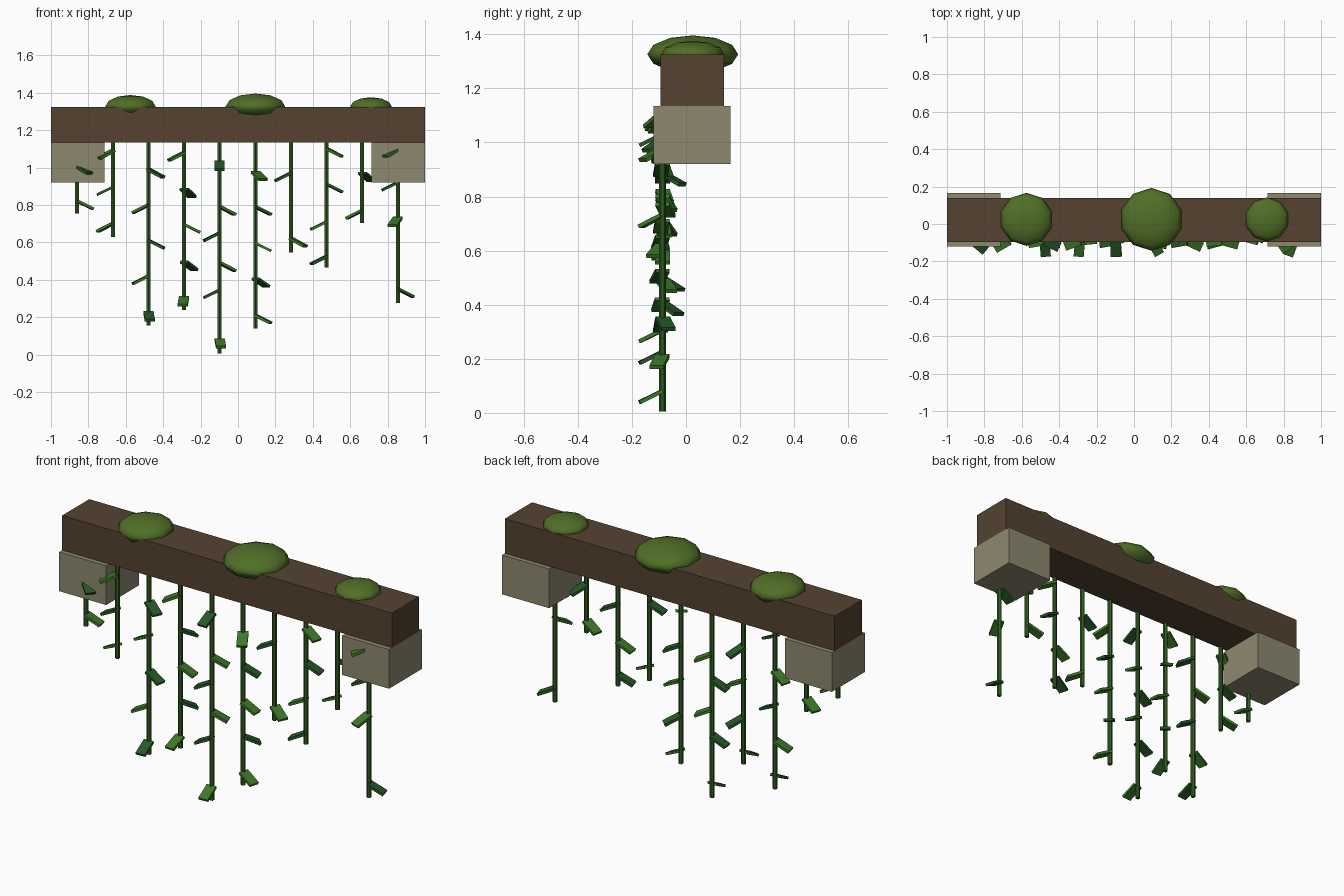
import bpy, math
from mathutils import Matrix, Vector

if "Cube" in bpy.data.objects:
    bpy.data.objects.remove(bpy.data.objects["Cube"])


def material(name, rgb):
    m = bpy.data.materials.new(name)
    m.diffuse_color = (*rgb, 1)
    m.use_nodes = True
    m.node_tree.nodes["Principled BSDF"].inputs["Base Color"].default_value = m.diffuse_color
    return m


WOOD = material("wood", (0.09, 0.055, 0.03))
STONE = material("stone", (0.27, 0.25, 0.16))
MOSS = material("moss", (0.08, 0.16, 0.02))
VINE = material("vine", (0.03, 0.11, 0.015))
LEAF = material("leaf", (0.045, 0.19, 0.02))
DARK_LEAF = material("dark_leaf", (0.02, 0.10, 0.02))


def finish(name, mat):
    ob = bpy.context.object
    ob.name = name
    ob.data.materials.append(mat)
    return ob


def box(name, lo, hi, mat):
    lo, hi = Vector(lo), Vector(hi)
    bpy.ops.mesh.primitive_cube_add(size=1)
    ob = finish(name, mat)
    ob.data.transform(Matrix.Translation((lo + hi) / 2) @ Matrix.Diagonal((*(hi - lo), 1)))
    return ob


# Beam and the two supporting stones
box("beam", (-1, -0.095, 1.135), (1, 0.14, 1.325), WOOD)
box("left_stone", (-1, -0.12, 0.92), (-0.715, 0.165, 1.135), STONE)
box("right_stone", (0.715, -0.12, 0.92), (1, 0.165, 1.135), STONE)

# Flattened moss clumps: x, radius, half height
for i, (x, r, h) in enumerate([(-0.575, 0.142, 0.062), (0.093, 0.168, 0.07), (0.711, 0.117, 0.05)]):
    bpy.ops.mesh.primitive_uv_sphere_add(segments=10, ring_count=6, radius=1,
                                         location=(x, 0.025, 1.326))
    ob = finish(f"moss_{i + 1}", MOSS)
    ob.scale = (r, r, h)
    bpy.ops.object.shade_smooth()

# Hanging vines: bottom height, then leaves as (height, heading; 0 = right, -90 = front)
VINES = [
    (0.755, [(0.99, -40), (0.80, 10)]),
    (0.63, [(1.07, -150), (0.875, 180), (0.68, 160)]),
    (0.155, [(0.97, -25), (0.78, 165), (0.59, -10), (0.40, -170), (0.205, -85)]),
    (0.24, [(1.06, -160), (0.865, 60), (0.675, 5), (0.475, 50), (0.285, -95)]),
    (0.005, [(1.01, -90), (0.77, 20), (0.63, -170), (0.47, 20), (0.325, -175), (0.06, -85)]),
    (0.14, [(0.955, -60), (0.77, 15), (0.575, 0), (0.385, 45), (0.19, -15)]),
    (0.545, [(0.95, -170), (0.60, -25)]),
    (0.465, [(1.08, -15), (0.89, 10), (0.69, -175), (0.505, -165)]),
    (0.705, [(0.95, 55), (0.75, 165)]),
    (0.275, [(1.08, -145), (0.90, -175), (0.71, -110), (0.33, 15)]),
]
Y, TOP = -0.087, 1.135
for i, (bottom, leaves) in enumerate(VINES):
    x = -0.86 + i * 0.1905
    bpy.ops.mesh.primitive_cylinder_add(vertices=6, radius=0.0125, depth=TOP - bottom,
                                        location=(x, Y, (TOP + bottom) / 2))
    finish(f"vine_{i + 1}", VINE)
    # Drooping leaf blades along the vine
    for j, (z, heading) in enumerate(leaves):
        ob = box(f"leaf_{i + 1}_{j + 1}", (0, -0.027, -0.007), (0.095, 0.027, 0.007),
                 LEAF if (i + j) % 2 else DARK_LEAF)
        ob.location = (x, Y, z + 0.021)
        ob.rotation_euler = (0, math.radians(26), math.radians(heading))
